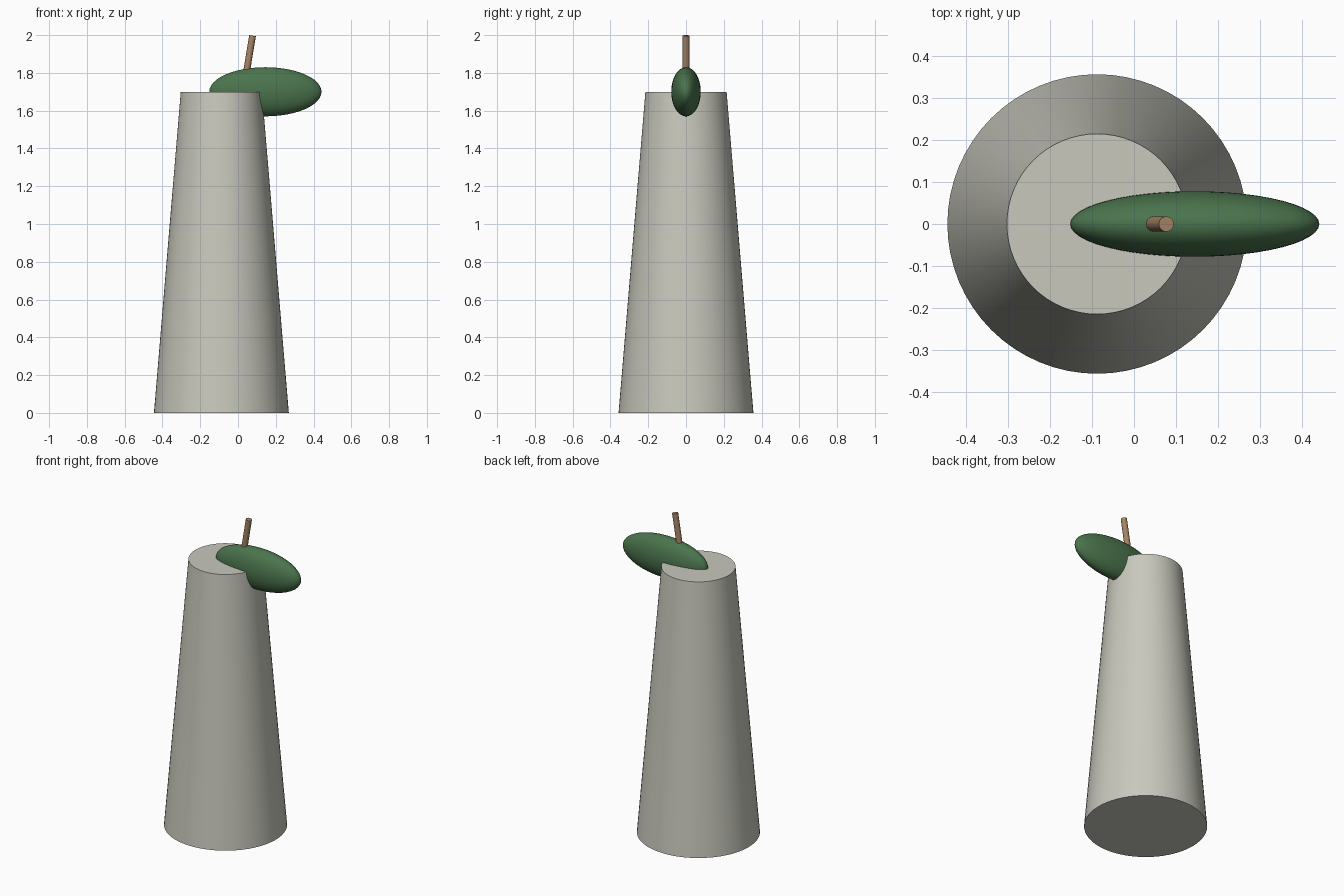
import bpy, math
from mathutils import Vector

if "Cube" in bpy.data.objects:
    bpy.data.objects.remove(bpy.data.objects["Cube"])


def finish(name, color):
    ob = bpy.context.object
    ob.name = name
    mat = bpy.data.materials.new(name + "_colour")
    mat.diffuse_color = (*color, 1)
    mat.use_nodes = True
    mat.node_tree.nodes["Principled BSDF"].inputs["Base Color"].default_value = mat.diffuse_color
    ob.data.materials.append(mat)
    bpy.ops.object.shade_smooth_by_angle(angle=math.radians(35))
    return ob


# Tapered body
bpy.ops.mesh.primitive_cone_add(vertices=64, radius1=0.357, radius2=0.215,
                                depth=1.70, location=(-0.088, 0, 0.85))
finish("tapered_body", (0.58, 0.58, 0.51))

# Flattened leaf, half sunk into the top of the body
bpy.ops.mesh.primitive_uv_sphere_add(segments=48, ring_count=24, radius=1,
                                     location=(0.145, 0, 1.70))
bpy.context.object.scale = (0.297, 0.078, 0.13)
bpy.ops.object.transform_apply(location=False, rotation=False, scale=True)
finish("leaf", (0.07, 0.175, 0.073))

# Leaning stem
top, bottom = Vector((0.077, 0, 1.997)), Vector((0.041, 0, 1.78))
axis = top - bottom
bpy.ops.mesh.primitive_cylinder_add(vertices=24, radius=0.018, depth=axis.length,
                                    location=(top + bottom) / 2,
                                    rotation=axis.to_track_quat('Z', 'Y').to_euler())
finish("stem", (0.38, 0.23, 0.13))
